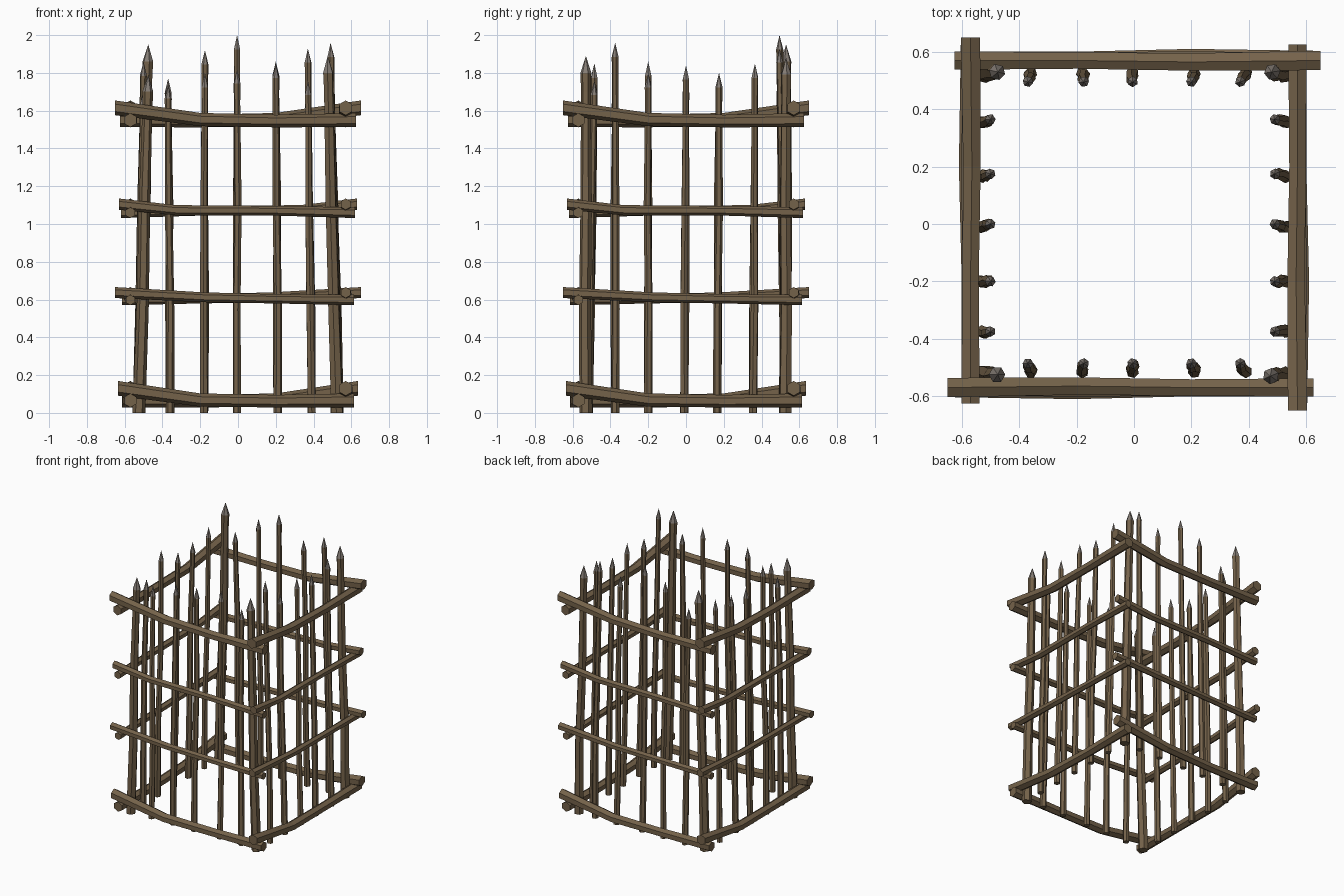
import bpy, bmesh, math
from mathutils import Matrix, Vector

if "Cube" in bpy.data.objects:
    bpy.data.objects.remove(bpy.data.objects["Cube"])


def material(name, col):
    m = bpy.data.materials.new(name)
    m.diffuse_color = (*col, 1)
    m.use_nodes = True
    m.node_tree.nodes["Principled BSDF"].inputs["Base Color"].default_value = m.diffuse_color
    return m


WOOD = material("brown wood", (0.175, 0.122, 0.068))
TIP = material("pale grey sharpened wood", (0.235, 0.205, 0.18))


def sweep(name, pts, radii, axes, phase, tip=None, rot=0.0):
    """Hexagonal pole through pts; optional pointed tip coloured separately."""
    bm = bmesh.new()
    a, b = (Vector(v) for v in axes)
    rings = []
    for p, r in zip(pts, radii):
        rings.append([bm.verts.new(Vector(p) + r * (math.cos(t) * a + math.sin(t) * b))
                      for t in (phase + i * math.pi / 3 for i in range(6))])
    for r0, r1 in zip(rings, rings[1:]):
        for i in range(6):
            j = (i + 1) % 6
            bm.faces.new((r0[i], r0[j], r1[j], r1[i]))
    bm.faces.new(rings[0][::-1])
    if tip:
        apex = bm.verts.new(tip)
        for i in range(6):
            f = bm.faces.new((rings[-1][i], rings[-1][(i + 1) % 6], apex))
            f.material_index = 1
    else:
        bm.faces.new(rings[-1])
    bm.transform(Matrix.Rotation(rot, 4, 'Z'))
    bmesh.ops.recalc_face_normals(bm, faces=bm.faces)
    me = bpy.data.meshes.new(name)
    bm.to_mesh(me)
    bm.free()
    me.materials.append(WOOD)
    me.materials.append(TIP)
    ob = bpy.data.objects.new(name, me)
    bpy.context.collection.objects.link(ob)


def stake(name, base, top, h, r, k):
    """Slightly crooked upright with a spear-like point."""
    base, top = Vector((*base, 0)), Vector((*top, h))
    cone = 0.075 + 1.2 * (r - 0.02)
    pts, radii = [], []
    for z, s in ((0, 1.08), (0.55, 1.0), (1.1, 0.95), (h - cone - 0.1, 0.82), (h - cone, 0.9)):
        p = base.lerp(top, z / h)
        if 0 < z < 1.2:
            p += Vector((math.sin(k * 2.1 + z * 3), math.cos(k * 1.7 + z * 3), 0)) * 0.005
        pts.append(p)
        radii.append(r * s)
    sweep(name, pts, radii, ((1, 0, 0), (0, 1, 0)), k * 0.4, tip=top)


# corner posts
stake("post_front_left", (-.525, -.525), (-.475, -.525), 1.79, .032, 0)
stake("post_front_right", (.525, -.53), (.475, -.53), 1.89, .032, 1)
stake("post_back_left", (-.525, .525), (-.475, .53), 1.95, .032, 2)
stake("post_back_right", (.525, .525), (.48, .53), 1.88, .032, 3)

# thin bars: (position at base, position at tip) and heights for each side
X_POS = [(-.36, -.37), (-.18, -.175), (-.005, -.005), (.21, .2), (.39, .37)]
Y_POS = [(-.375, -.375), (-.2, -.2), (-.01, 0), (.165, .175), (.355, .365)]
FRONT = [1.74, 1.80, 1.82, 1.85, 1.76]
BACK = [1.77, 1.92, 2.00, 1.86, 1.93]
LEFT = [1.71, 1.86, 1.77, 1.78, 1.82]
RIGHT = [1.96, 1.80, 1.84, 1.80, 1.85]
for i in range(5):
    b, t = X_POS[i]
    stake(f"bar_front_{i}", (b, -.515), (t, -.485), FRONT[i], .021, i)
    stake(f"bar_back_{i}", (b, .525), (t, .495), BACK[i], .021, i + 2)
    b, t = Y_POS[i]
    stake(f"bar_left_{i}", (-.53, b), (-.50, t), LEFT[i], .021, i + 4)
    stake(f"bar_right_{i}", (.53, b), (.49, t), RIGHT[i], .021, i + 6)

# bent cross rails: one profile per level, turned to all four sides
# each entry: radius, then (x, y, z) path along the front
RAILS = [
    (.039, [(-.635, -.57, .13), (-.2, -.58, .068), (.2, -.572, .062), (.615, -.57, .066)]),
    (.029, [(-.65, -.57, .637), (-.18, -.58, .612), (.2, -.575, .604), (.615, -.57, .598)]),
    (.030, [(-.63, -.57, 1.105), (-.33, -.572, 1.073), (.2, -.572, 1.07), (.62, -.57, 1.06)]),
    (.039, [(-.65, -.57, 1.615), (-.2, -.565, 1.553), (.2, -.57, 1.545), (.625, -.57, 1.55)]),
]
for lvl, (r, path) in enumerate(RAILS):
    for s, side in enumerate(("front", "right", "back", "left")):
        sweep(f"rail_{side}_{lvl}", path, (r, r * .9, r * .85, r * .95),
              ((0, 1, 0), (0, 0, 1)), math.pi / 6, rot=s * math.pi / 2)
